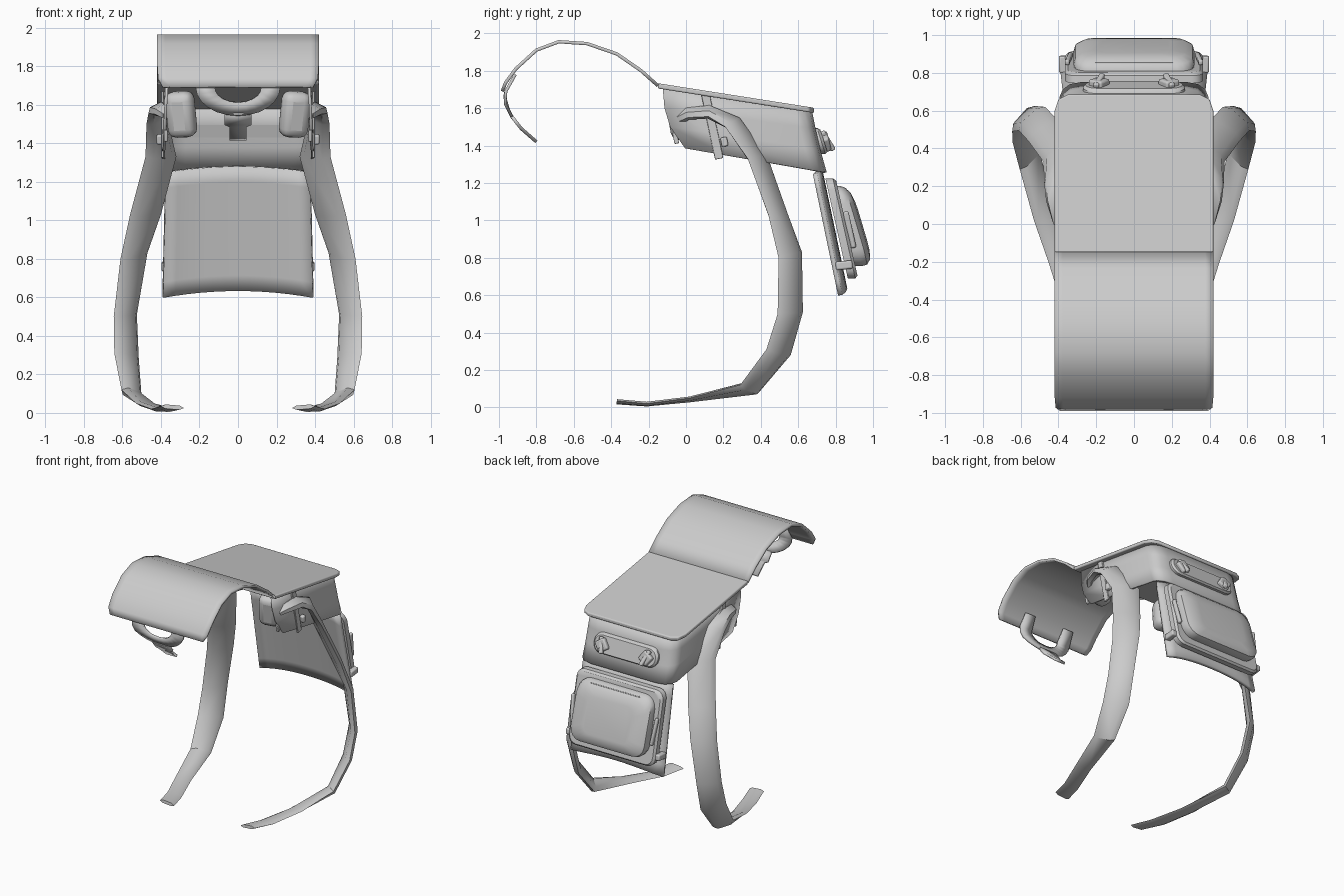
import bpy, bmesh, math
from mathutils import Vector, Matrix

if "Cube" in bpy.data.objects:
    bpy.data.objects.remove(bpy.data.objects["Cube"])

grey = bpy.data.materials.new("grey_fabric")
grey.diffuse_color = (0.6, 0.6, 0.6, 1)
grey.use_nodes = True
grey.node_tree.nodes["Principled BSDF"].inputs["Base Color"].default_value = grey.diffuse_color


def finish(ob, thick=0, offset=0, bevel=0, angle=35):
    ob.data.materials.append(grey)
    bpy.context.view_layer.objects.active = ob
    for o in bpy.context.selected_objects:
        o.select_set(False)
    ob.select_set(True)
    if thick:
        m = ob.modifiers.new("thickness", 'SOLIDIFY')
        m.thickness, m.offset = thick, offset
    if bevel:
        m = ob.modifiers.new("soft_edge", 'BEVEL')
        m.width, m.segments = bevel, 3
        m.limit_method = 'ANGLE'
    bpy.ops.object.shade_smooth_by_angle(angle=math.radians(angle))
    return ob


def build(name, verts, faces, **kw):
    me = bpy.data.meshes.new(name)
    me.from_pydata([tuple(v) for v in verts], [], faces)
    bm = bmesh.new()
    bm.from_mesh(me)
    bmesh.ops.recalc_face_normals(bm, faces=bm.faces)
    bm.to_mesh(me)
    bm.free()
    ob = bpy.data.objects.new(name, me)
    bpy.context.collection.objects.link(ob)
    return finish(ob, **kw)


def grid(name, rows, close=False, **kw):
    """Skin between rows of points."""
    n = len(rows[0])
    faces = [(i * n + j, i * n + (j + 1) % n, (i + 1) * n + (j + 1) % n, (i + 1) * n + j)
             for i in range(len(rows) - 1) for j in range(n if close else n - 1)]
    if close:
        faces += [tuple(range(n)), tuple(range((len(rows) - 1) * n, len(rows) * n))]
    return build(name, [p for r in rows for p in r], faces, **kw)


def box(name, loc, size, rot=(0, 0, 0), bevel=0.01):
    verts = [Vector((x * size[0], y * size[1], z * size[2])) / 2
             for x in (-1, 1) for y in (-1, 1) for z in (-1, 1)]
    from_rot = Matrix.Rotation(rot[2], 3, 'Z') @ Matrix.Rotation(rot[0], 3, 'X') @ Matrix.Rotation(rot[1], 3, 'Y')
    verts = [from_rot @ v + Vector(loc) for v in verts]
    return build(name, verts, [(0, 1, 3, 2), (4, 6, 7, 5), (0, 4, 5, 1), (2, 3, 7, 6),
                               (0, 2, 6, 4), (1, 5, 7, 3)], bevel=bevel)


def rounded(w, h, r, seg=4):
    """Rounded rectangle outline, half sizes w and h."""
    pts = []
    for k, (sx, sy) in enumerate([(1, 1), (-1, 1), (-1, -1), (1, -1)]):
        for i in range(seg + 1):
            a = (k + i / seg) * math.pi / 2
            pts.append((sx * (w - r) + r * math.cos(a), sy * (h - r) + r * math.sin(a)))
    return pts


def lerp(a, b, t):
    return a + (b - a) * t


# Lid plate
lid = [(-0.42, -0.15), (0.42, -0.15), (0.42, 0.60), (0.40, 0.66), (0.35, 0.685),
       (-0.35, 0.685), (-0.40, 0.66), (-0.42, 0.60)]
grid("lid", [[(x, y, 1.733 - 0.157 * (y + 0.15) - d) for x, y in lid] for d in (0, 0.028)],
     close=True, bevel=0.008)

# Curved open flap with softened front corners
flap = [(-0.15, 1.72), (-0.24, 1.80), (-0.37, 1.89), (-0.53, 1.945), (-0.68, 1.955),
        (-0.80, 1.91), (-0.91, 1.81), (-0.965, 1.735), (-0.982, 1.69)]
half = [0.42] * 7 + [0.415, 0.39]
grid("flap", [[(w * t, y, z) for t in (-1, -0.9, 0, 0.9, 1)] for (y, z), w in zip(flap, half)],
     thick=0.018)

# Handle hanging from the flap's inner side
curve = [(1.80, -0.90), (1.76, -0.925), (1.68, -0.968), (1.62, -0.965), (1.55, -0.93),
         (1.49, -0.88), (1.42, -0.80)]


def on_curve(x, z):
    for (z0, y0), (z1, y1) in zip(curve, curve[1:]):
        if z >= z1 - 1e-6:
            return (x, lerp(y0, y1, (z - z0) / (z1 - z0)), z)
    return (x, -0.80, z)


rows = [[on_curve(-0.21, 1.78), on_curve(-0.13, 1.78)]]
for i in range(13):
    a = math.pi * (1 + i / 12)
    rows.append([on_curve(r * math.cos(a), 1.69 + h * math.sin(a)) for r, h in ((0.22, 0.145), (0.12, 0.08))])
rows.append([on_curve(0.21, 1.78), on_curve(0.13, 1.78)])
grid("handle", rows, thick=0.016)
grid("handle_tab", [[on_curve(-w, z), on_curve(w, z)] for z, w in
                    ((1.56, 0.07), (1.50, 0.07), (1.49, 0.045), (1.42, 0.045))], thick=0.018)

# Open frame body: sides and rear wall
plan = [(0.375, 0.0), (0.38, 0.3), (0.38, 0.9), (0.365, 0.95), (0.33, 0.985), (0.27, 1.0)]
plan += [(-x, u) for x, u in reversed(plan)]
levels = [(-0.125, 1.715, 0.665, 1.59, 0.98), (-0.115, 1.60, 0.685, 1.49, 1.0),
          (-0.085, 1.50, 0.71, 1.38, 1.01), (-0.005, 1.385, 0.745, 1.255, 1.02)]
grid("body_wall", [[(x * s, lerp(fy, ry, u), lerp(fz, rz, u)) for x, u in plan]
                   for fy, fz, ry, rz, s in levels], thick=0.015)

# Carrying arms: bands given by their outer and inner edges
edges = [((0.39, -0.035, 1.53), (0.34, -0.03, 1.56)), ((0.43, 0.01, 1.55), (0.36, 0.01, 1.59)),
         ((0.465, 0.12, 1.555), (0.37, 0.12, 1.605)), ((0.475, 0.21, 1.50), (0.37, 0.29, 1.545)),
         ((0.48, 0.33, 1.33), (0.32, 0.44, 1.33)), ((0.56, 0.44, 1.03), (0.40, 0.545, 1.03)),
         ((0.61, 0.495, 0.80), (0.47, 0.62, 0.83)), ((0.645, 0.49, 0.50), (0.525, 0.625, 0.51)),
         ((0.642, 0.43, 0.31), (0.515, 0.56, 0.28)), ((0.605, 0.29, 0.12), (0.50, 0.39, 0.08)),
         ((0.53, 0.02, 0.05), (0.41, 0.02, 0.035)), ((0.45, -0.21, 0.02), (0.33, -0.21, 0.015)),
         ((0.40, -0.37, 0.035), (0.28, -0.37, 0.025))]
edges = [(Vector(a), Vector(b)) for a, b in edges]
for side, label in ((-1, "left"), (1, "right")):
    rows = []
    for i, (a, b) in enumerate(edges):
        p, q = edges[max(i - 1, 0)], edges[min(i + 1, len(edges) - 1)]
        along = (q[0] + q[1]) - (p[0] + p[1])
        n = along.cross(b - a).normalized()
        t = 0.024 if i < 10 else 0.011
        mid = (a + b) / 2
        ring = [a, lerp(a, mid, 0.4) + n * t, lerp(b, mid, 0.4) + n * t,
                b, lerp(b, mid, 0.4) - n * t, lerp(a, mid, 0.4) - n * t]
        rows.append([(side * v.x, v.y, max(v.z, 0)) for v in ring])
    grid(label + "_arm", rows, close=True, angle=40)

    # Front corner pad, side strap and its small buckle
    box(label + "_front_pad", (side * 0.295, -0.03, 1.55), (0.15, 0.12, 0.24),
        (0.2, side * 0.05, side * 0.25), 0.045)
    box(label + "_side_strap", (side * 0.392, 0.14, 1.505), (0.016, 0.045, 0.36), (0.21, 0, 0), 0.004)
    box(label + "_side_buckle", (side * 0.405, 0.205, 1.42), (0.035, 0.035, 0.05), (0.2, 0, 0), 0.008)
    box(label + "_front_clip", (side * 0.375, -0.055, 1.44), (0.02, 0.025, 0.06), (0.2, 0, 0), 0.005)

    # Rear buckles, turned as diamonds
    box(label + "_rear_buckle", (side * 0.185, 0.742, 1.42), (0.085, 0.05, 0.085), (0.25, 0.6 * side, 0), 0.012)
    box(label + "_rear_pin", (side * 0.185, 0.757, 1.425), (0.03, 0.03, 0.12), (0.55, 0.3 * side, 0), 0.008)
    # Loops at the lower panel corners
    box(label + "_panel_loop", (side * 0.375, 0.845, 0.76), (0.045, 0.09, 0.045), (0.1, 0, 0), 0.01)
    box(label + "_panel_tie", (side * 0.345, 0.875, 0.95), (0.025, 0.03, 0.2), (0.22, 0.1 * side, 0), 0.01)


def layer(name, outline, z0, z1, y0, y1, steps, bevel=0):
    """Layered slab on the leaning rear panel: steps are (scale x, scale z, depth)."""
    rows = []
    for sx, sz, d in steps:
        rows.append([(x * sx, lerp(y0, y1, 0.5 - v * sz / 2) + d, lerp(z0, z1, 0.5 - v * sz / 2))
                     for x, v in outline])
    return grid(name, rows, close=True, bevel=bevel)


# Rear buckle mount
mount = [(x, v / 0.07) for x, v in rounded(0.27, 0.07, 0.065)]
layer("buckle_mount", mount, 1.495, 1.355, 0.67, 0.715, [(1, 1, 0), (1, 1, 0.03), (0.95, 0.85, 0.045)])

# Hanging rear panel with gently bowed lower edge
rows = []
for i in range(9):
    t = i / 8
    w = lerp(0.375, 0.39, t)
    row = []
    for k in range(-6, 7):
        s = k / 6
        bow = abs(s) ** 2
        row.append((w * s, lerp(0.715, 0.85, t) - 0.025 * bow ** 2, lerp(1.28, 0.635, t) - 0.035 * bow * t - 0.03 * bow * (1 - t)))
    rows.append(row)
grid("rear_panel", rows, thick=0.025)

# Cover over the panel and bulging pouch
cover = [(x, v / 0.26) for x, v in rounded(0.365, 0.26, 0.06)]
layer("panel_cover", cover, 1.225, 0.69, 0.745, 0.865, [(1, 1, 0), (1, 1, 0.04), (0.96, 0.95, 0.055)])
pouch = [(x, v / 0.21) for x, v in rounded(0.32, 0.21, 0.09)]
ob = layer("pouch", pouch, 1.185, 0.755, 0.785, 0.905,
           [(0.98, 1, 0), (1, 1, 0.035), (0.97, 0.96, 0.06), (0.85, 0.82, 0.083), (0.6, 0.6, 0.09)])
# Pouch bulges more towards its lower edge
for v in ob.data.vertices:
    if v.co.y - lerp(0.905, 0.785, (v.co.z - 0.755) / 0.43) > 0.05:
        v.co.y += 0.012 * math.sin(math.pi * min(max((1.18 - v.co.z) / 0.5, 0), 1))
box("pouch_zip", (0, 0.845, 1.165), (0.42, 0.025, 0.015), (0.2, 0, 0), 0.005)
